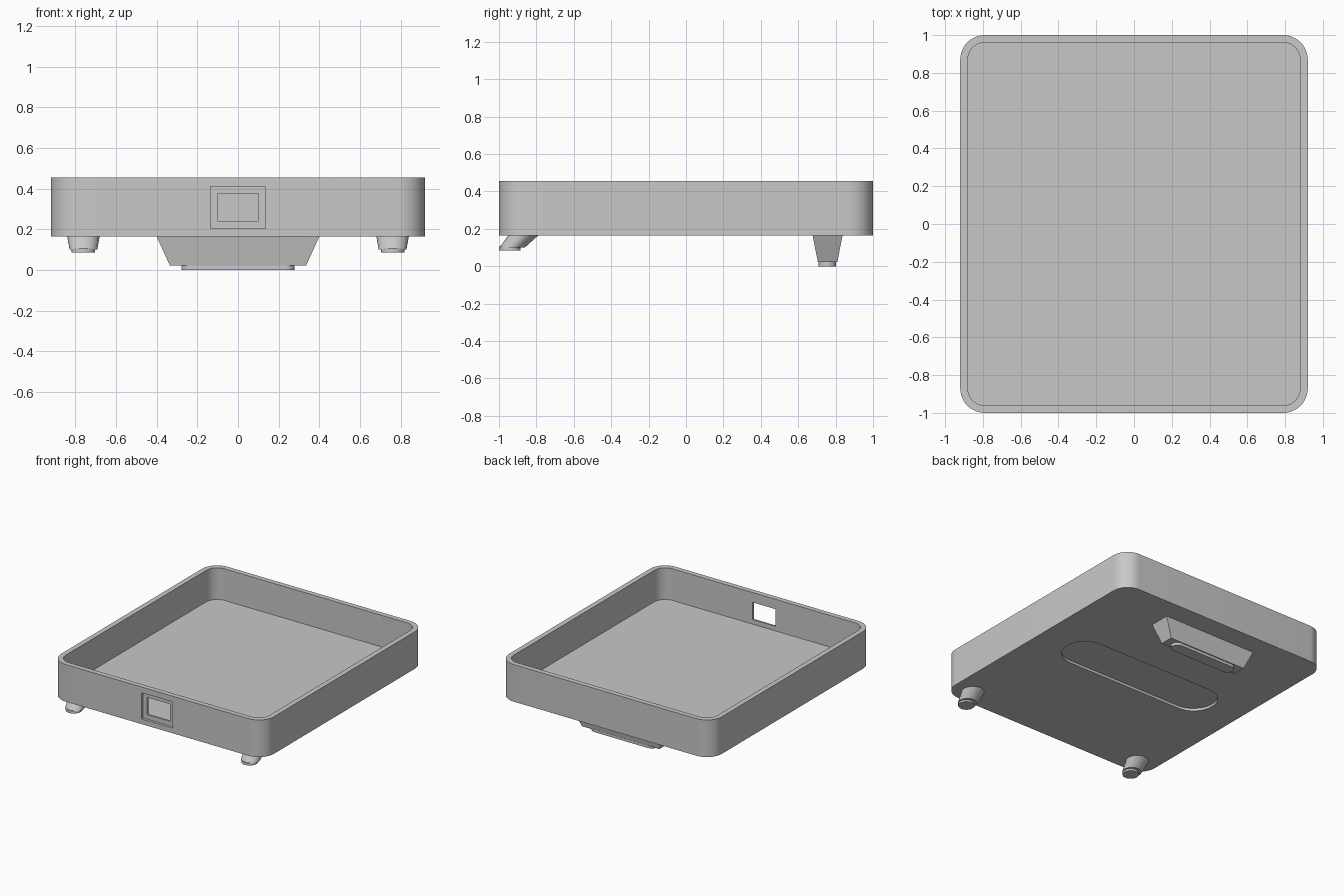
import bpy
import bmesh
from math import cos, sin, pi

cube = bpy.data.objects.get("Cube")
if cube:
    bpy.data.objects.remove(cube, do_unlink=True)

grey = bpy.data.materials.new("plain grey")
grey.use_nodes = True
grey.diffuse_color = (0.58, 0.58, 0.58, 1)
grey.node_tree.nodes["Principled BSDF"].inputs["Base Color"].default_value = (0.58, 0.58, 0.58, 1)


def ring(hx, hy, r, z, cx=0, cy=0, steps=12):
    """Rounded rectangle outline at height z."""
    points = []
    for i, (sx, sy) in enumerate([(1, 1), (-1, 1), (-1, -1), (1, -1)]):
        for k in range(steps + 1):
            a = (i + k / steps) * pi / 2
            points.append((cx + sx * (hx - r) + r * cos(a), cy + sy * (hy - r) + r * sin(a), z))
    return points


def loft(name, rings):
    """Closed solid through a stack of matching outlines."""
    bm = bmesh.new()
    loops = [[bm.verts.new(p) for p in pts] for pts in rings]
    for low, high in zip(loops, loops[1:]):
        for i in range(len(low)):
            j = (i + 1) % len(low)
            bm.faces.new((low[i], low[j], high[j], high[i]))
    bm.faces.new(loops[0][::-1])
    bm.faces.new(loops[-1])
    bmesh.ops.remove_doubles(bm, verts=bm.verts, dist=1e-5)
    bmesh.ops.recalc_face_normals(bm, faces=bm.faces)
    mesh = bpy.data.meshes.new(name)
    bm.to_mesh(mesh)
    bm.free()
    mesh.materials.append(grey)
    obj = bpy.data.objects.new(name, mesh)
    bpy.context.collection.objects.link(obj)
    return obj


def activate(obj):
    bpy.ops.object.select_all(action="DESELECT")
    obj.select_set(True)
    bpy.context.view_layer.objects.active = obj


def cut(obj, cutter):
    cutter.hide_render = True
    mod = obj.modifiers.new("cut", "BOOLEAN")
    mod.operation = "DIFFERENCE"
    mod.solver = "EXACT"
    mod.object = cutter
    activate(obj)
    bpy.ops.object.modifier_apply(modifier=mod.name)
    bpy.data.objects.remove(cutter, do_unlink=True)


def box_cutter(name, hx, y0, y1, z0, z1):
    cy, hy = (y0 + y1) / 2, (y1 - y0) / 2
    return loft(name, [ring(hx, hy, 0, z, cy=cy) for z in (z0, z1)])


# Open tray with a slight undercut below the inner rim
BASE, RIM = 0.165, 0.455
tray = loft("tray", [
    ring(0.92, 1.0, 0.13, BASE),
    ring(0.92, 1.0, 0.13, RIM),
    ring(0.88, 0.96, 0.09, RIM),
    ring(0.88, 0.96, 0.09, RIM - 0.02),
    ring(0.885, 0.965, 0.095, RIM - 0.02),
    ring(0.885, 0.965, 0.095, BASE + 0.04),
])

# Front window with a shallow surround, and the long recess underneath
cut(tray, box_cutter("window_surround", 0.135, -1.1, -0.98, 0.205, 0.41))
cut(tray, box_cutter("window_opening", 0.10, -1.1, -0.9, 0.24, 0.375))
cut(tray, loft("underside_recess", [ring(0.67, 0.17, 0.17, z, cy=0.06) for z in (0.1, BASE + 0.02)]))
parts = [tray]

# Slanted front feet with round pads
for side, x in (("left", 0.76), ("right", -0.76)):
    parts.append(loft(f"front_foot_{side}", [
        ring(0.068, 0.068, 0.068, 0.10, x, -0.93),
        ring(0.08, 0.08, 0.08, BASE, x, -0.87),
    ]))
    parts.append(loft(f"front_pad_{side}", [
        ring(0.058, 0.058, 0.058, z, x, -0.942) for z in (0.085, 0.105)
    ]))

# Wide tapered back foot with its long pad
parts.append(loft("back_foot", [
    ring(0.335, 0.052, 0, 0.022, cy=0.757),
    ring(0.40, 0.08, 0, BASE, cy=0.757),
]))
parts.append(loft("back_pad", [ring(0.278, 0.046, 0.046, z, cy=0.755) for z in (0, 0.024)]))

for part in parts:
    activate(part)
    bpy.ops.object.shade_smooth_by_angle(angle=pi / 6)
